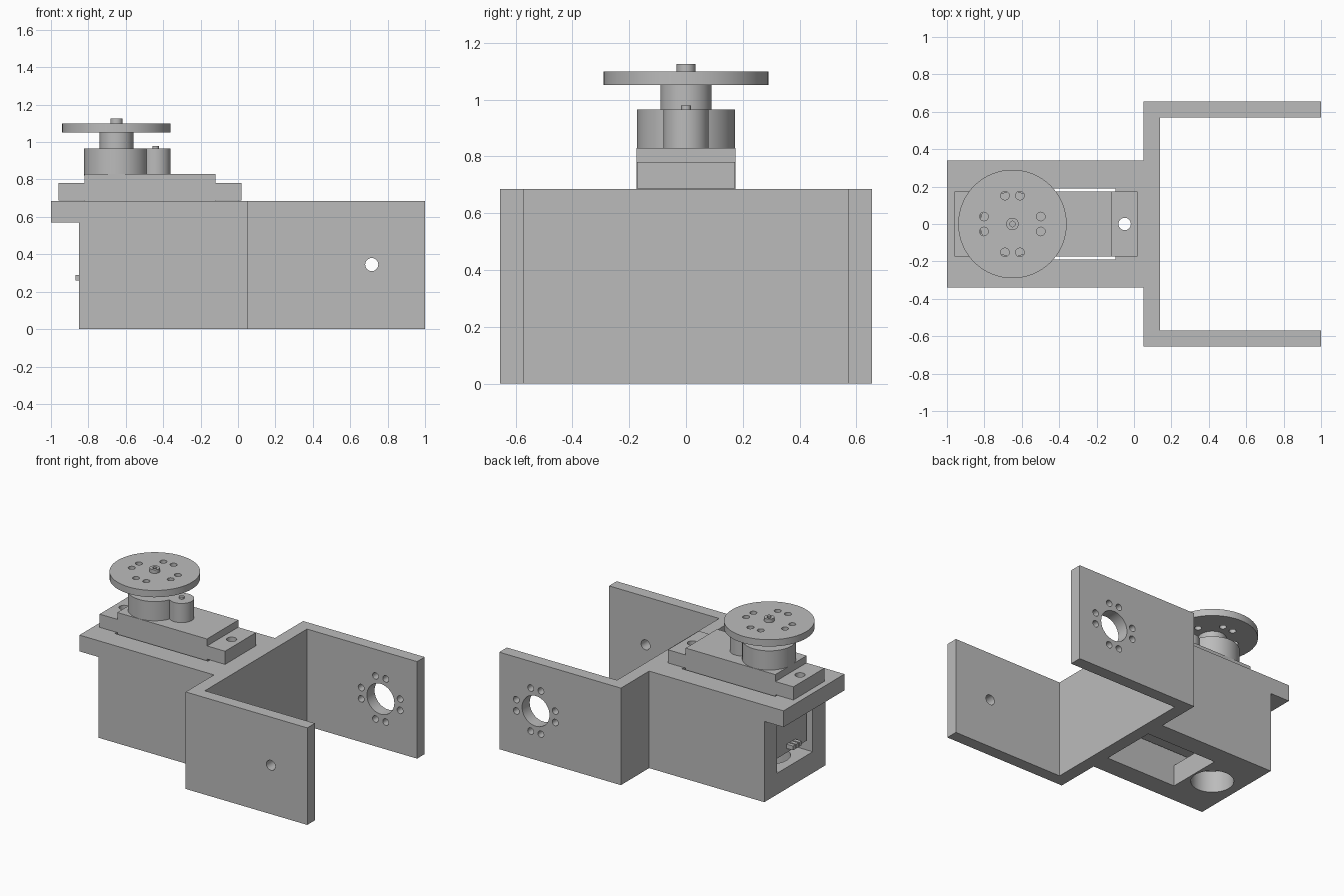
import bpy, bmesh, math
from mathutils import Matrix

if "Cube" in bpy.data.objects:
    bpy.data.objects.remove(bpy.data.objects["Cube"])

grey = bpy.data.materials.new("plain grey")
grey.diffuse_color = (0.5, 0.5, 0.5, 1)
grey.use_nodes = True
grey.node_tree.nodes["Principled BSDF"].inputs["Base Color"].default_value = grey.diffuse_color


def finish(name, bm):
    bmesh.ops.recalc_face_normals(bm, faces=bm.faces)
    me = bpy.data.meshes.new(name)
    bm.to_mesh(me)
    bm.free()
    me.materials.append(grey)
    ob = bpy.data.objects.new(name, me)
    bpy.context.collection.objects.link(ob)
    return ob


def prism(name, pts, z0, z1):
    bm = bmesh.new()
    f = bm.faces.new([bm.verts.new((x, y, z0)) for x, y in pts])
    ext = bmesh.ops.extrude_face_region(bm, geom=[f])["geom"]
    bmesh.ops.translate(bm, vec=(0, 0, z1 - z0),
                        verts=[v for v in ext if isinstance(v, bmesh.types.BMVert)])
    return finish(name, bm)


def box(name, x0, x1, w, z0, z1, yc=0):
    return prism(name, [(x0, yc - w), (x1, yc - w), (x1, yc + w), (x0, yc + w)], z0, z1)


def cyl(name, c, r, depth, axis="Z", n=48):
    bm = bmesh.new()
    rot = Matrix.Rotation(math.pi / 2, 4, "X") if axis == "Y" else Matrix()
    bmesh.ops.create_cone(bm, cap_ends=True, segments=n, radius1=r, radius2=r,
                          depth=depth, matrix=Matrix.Translation(c) @ rot)
    return finish(name, bm)


def boolean(ob, others, op="DIFFERENCE"):
    for c in others:
        m = ob.modifiers.new("cut", "BOOLEAN")
        m.operation, m.solver, m.object = op, "EXACT", c
        bpy.context.view_layer.objects.active = ob
        bpy.ops.object.modifier_apply(modifier=m.name)
        bpy.data.objects.remove(c)


def smooth(ob):
    bpy.ops.object.select_all(action="DESELECT")
    ob.select_set(True)
    bpy.context.view_layer.objects.active = ob
    bpy.ops.object.shade_smooth_by_angle(angle=math.radians(30))


# hole pattern shared by the horn and the arm that takes it
RING = [(sx * a, sy * b) for a, b in ((0.152, 0.04), (0.04, 0.152))
        for sx in (-1, 1) for sy in (-1, 1)]
AX = -0.65          # output shaft position
HX, HZ = 0.715, 0.345  # pivot holes in the arms

# bracket: body and forked arms from one plan outline
half = [(-1, 0.34), (0.05, 0.34), (0.05, 0.655), (1, 0.655), (1, 0.57), (0.14, 0.57)]
outline = half + [(x, -y) for x, y in reversed(half)]
bracket = prism("bracket", outline, 0, 0.685)
cuts = [
    box("under_lip", -1.1, -0.85, 0.5, -0.1, 0.57),
    box("cavity", -0.9, 0.05, 0.2, 0.15, 0.57),
    box("floor_opening", -0.5, 0.05, 0.2, -0.1, 0.3),
    box("motor_slot", -0.83, -0.10, 0.19, 0.5, 0.8),
    cyl("floor_hole", (AX, 0, 0.05), 0.137, 0.4),
    cyl("pivot_hole", (HX, -0.61, HZ), 0.035, 0.3, "Y", 32),
    cyl("horn_hole", (HX, 0.61, HZ), 0.107, 0.3, "Y"),
]
cuts += [cyl("mount_hole", (x, 0, 0.63), 0.034, 0.2, n=32) for x in (-0.89, -0.05)]
cuts += [cyl("ring_hole", (HX + dx, 0.61, HZ + dz), 0.023, 0.3, "Y", 24) for dx, dz in RING]
boolean(bracket, cuts)
smooth(bracket)

# motor case with mounting tabs
tabs = box("motor_tabs", -0.96, 0.02, 0.173, 0.687, 0.78)
boolean(tabs, [cyl("tab_hole", (x, 0, 0.73), 0.033, 0.3, n=32) for x in (-0.89, -0.05)])
case = box("motor_case", -0.82, -0.12, 0.175, 0.23, 0.83)
boolean(case, [tabs], "UNION")
smooth(case)

# gear tower: large and small round housings
tower = cyl("gear_tower", (AX, 0, 0.893), 0.173, 0.145)
boolean(tower, [cyl("small_tower", (-0.44, 0, 0.893), 0.08, 0.145)], "UNION")
smooth(tower)
smooth(cyl("tower_pin", (-0.44, 0, 0.965), 0.017, 0.03, n=24))

# output shaft, round horn and screw
smooth(cyl("output_shaft", (AX, 0, 1.01), 0.09, 0.1))
horn = cyl("round_horn", (AX, 0, 1.075), 0.29, 0.048, n=64)
boolean(horn, [cyl("horn_ring_hole", (AX + dx, dy, 1.075), 0.023, 0.2, n=24) for dx, dy in RING])
smooth(horn)
screw = cyl("horn_screw", (AX, 0, 1.095), 0.033, 0.06, n=32)
boolean(screw, [cyl("screw_recess", (AX, 0, 1.125), 0.016, 0.03, n=6)])
smooth(screw)

# cable pins at the lower end of the motor
for i in (-1, 0, 1):
    box("cable_pin", -0.87, -0.81, 0.013, 0.26, 0.29, yc=i * 0.035)
